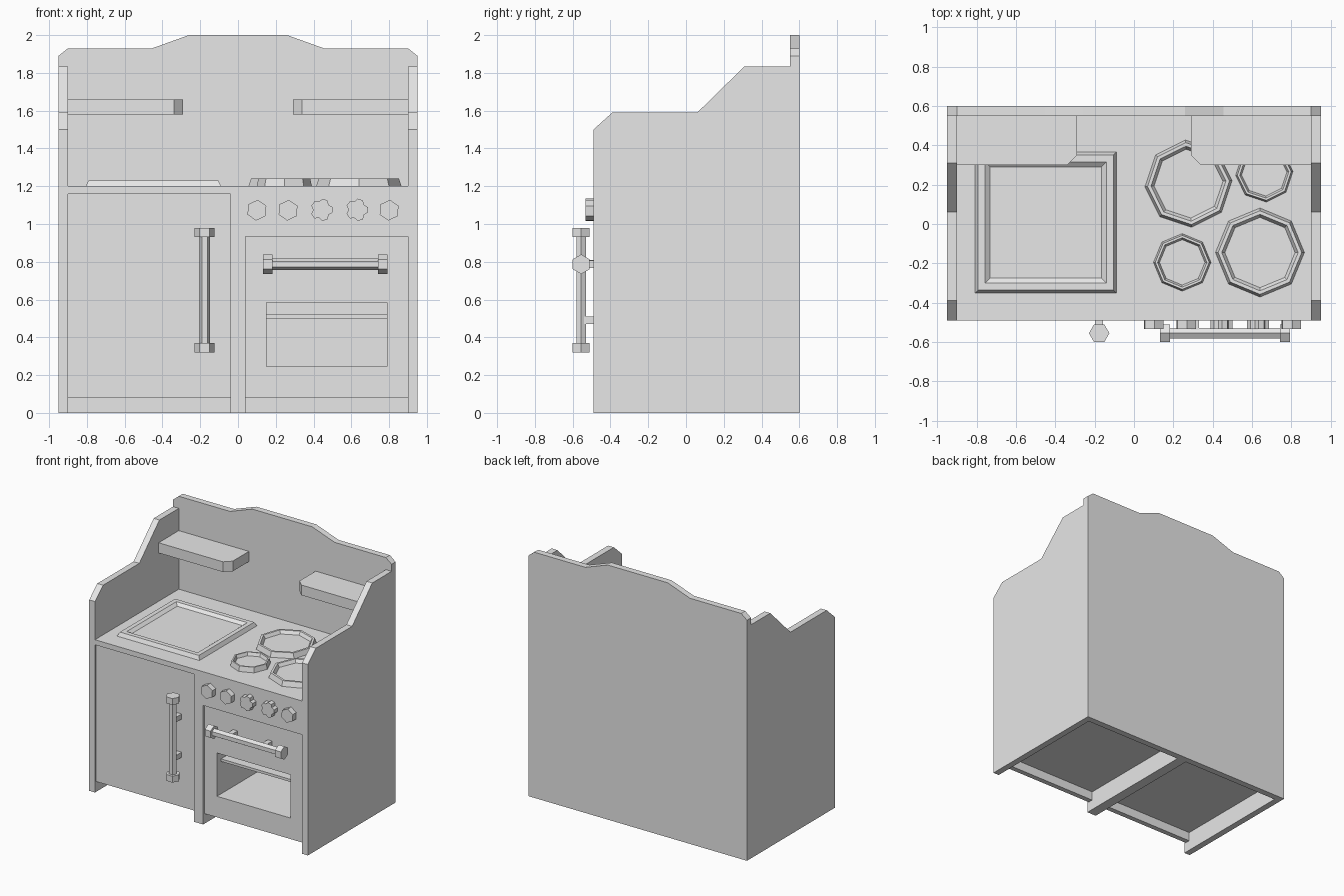
import bpy, bmesh
from math import sin, cos, pi, radians
from mathutils import Vector

cube = bpy.data.objects.get("Cube")
if cube:
    bpy.data.objects.remove(cube, do_unlink=True)

grey = bpy.data.materials.new("plain_grey")
grey.use_nodes = True
grey.diffuse_color = (0.8, 0.8, 0.8, 1)
grey.node_tree.nodes["Principled BSDF"].inputs["Base Color"].default_value = (0.8, 0.8, 0.8, 1)


def loft(name, rings):
    """Skin matching point rings in order and cap both ends."""
    bm = bmesh.new()
    loops = [[bm.verts.new(p) for p in ring] for ring in rings]
    n = len(loops[0])
    for a, b in zip(loops, loops[1:]):
        for i in range(n):
            j = (i + 1) % n
            bm.faces.new((a[i], a[j], b[j], b[i]))
    bm.faces.new(loops[0][::-1])
    bm.faces.new(loops[-1])
    bmesh.ops.recalc_face_normals(bm, faces=bm.faces)
    mesh = bpy.data.meshes.new(name)
    bm.to_mesh(mesh)
    bm.free()
    mesh.materials.append(grey)
    obj = bpy.data.objects.new(name, mesh)
    bpy.context.collection.objects.link(obj)
    return obj


def prism(name, outline, axis, lo, hi):
    """Extrude a 2D outline along the x, y or z axis."""
    def place(u, v, w):
        return {"x": (w, u, v), "y": (u, w, v), "z": (u, v, w)}[axis]
    return loft(name, [[place(u, v, w) for u, v in outline] for w in (lo, hi)])


def box(name, x, y, z):
    return prism(name, [(x[0], y[0]), (x[1], y[0]), (x[1], y[1]), (x[0], y[1])], "z", *z)


def polygon(cx, cy, r, sides, turn=0):
    return [(cx + r * cos(2 * pi * i / sides + turn), cy + r * sin(2 * pi * i / sides + turn))
            for i in range(sides)]


FRONT, BACK = -0.49, 0.55
DOOR = FRONT + 0.015
TOP = 1.20

# Back board with a raised middle
half = [(0.95, 0), (0.95, 1.89), (0.9, 1.93), (0.455, 1.93), (0.26, 2.0)]
prism("back_board", half + [(-x, z) for x, z in reversed(half)], "y", BACK, 0.6)

# Side panels and corner shelves
side = [(FRONT, 0), (FRONT, 1.5), (-0.39, 1.59), (0.06, 1.59), (0.31, 1.835), (BACK, 1.835), (BACK, 0)]
shelf = [(0.9, BACK), (0.9, 0.3), (0.34, 0.3), (0.29, 0.35), (0.29, BACK)]
for label, s in (("left", 1), ("right", -1)):
    prism(label + "_side_panel", side, "x", s * 0.9, s * 0.95)
    prism(label + "_shelf", [(s * x, y) for x, y in shelf], "z", 1.58, 1.66)

# Worktop, divider and control panel
box("worktop", (-0.9, 0.9), (FRONT, BACK), (1.16, TOP))
box("divider", (-0.04, 0.04), (FRONT, BACK), (0, 1.16))
box("control_panel", (0.04, 0.9), (FRONT, BACK), (0.935, 1.16))

# Cupboard and oven, each a door with a carcass behind it
box("cupboard_door", (-0.9, -0.04), (DOOR, DOOR + 0.04), (0.08, 1.16))
box("cupboard_body", (-0.9, -0.04), (DOOR + 0.04, BACK), (0.15, 1.16))
oven = [box("oven_door", (0.04, 0.9), (DOOR, DOOR + 0.04), (0.08, 0.935)),
        box("oven_body", (0.04, 0.9), (DOOR + 0.04, BACK), (0.15, 0.935))]

# Oven window opening and cavity
cutter = box("oven_cutter", (0.15, 0.79), (-0.6, 0.5), (0.245, 0.585))
cutter.hide_render = True
for part in oven:
    mod = part.modifiers.new("opening", "BOOLEAN")
    mod.operation = "DIFFERENCE"
    mod.solver = "EXACT"
    mod.object = cutter
    bpy.context.view_layer.objects.active = part
    bpy.ops.object.modifier_apply(modifier=mod.name)
bpy.data.objects.remove(cutter, do_unlink=True)
box("oven_rack", (0.15, 0.79), (DOOR + 0.05, 0.5), (0.5, 0.52))

# Sink: raised bevelled rim around a shallow basin
def rect_ring(inset, z):
    x0, x1, y0, y1 = -0.807 + inset, -0.09 - inset, -0.35 + inset, 0.365 - inset
    return [(x0, y0, z), (x1, y0, z), (x1, y1, z), (x0, y1, z)]


loft("sink", [rect_ring(i, z) for i, z in
              ((0, TOP), (0.015, TOP + 0.03), (0.05, TOP + 0.03), (0.075, TOP + 0.01))])

# Hob rings: octagons with sunken centres
for name, x, y, r, turn in (("back_right_burner", 0.277, 0.205, 0.222, 4),
                            ("front_left_burner", 0.64, -0.145, 0.226, 0),
                            ("front_right_burner", 0.245, -0.195, 0.146, 0),
                            ("back_left_burner", 0.662, 0.257, 0.146, 4)):
    loft(name, [[(px, py, z) for px, py in polygon(x, y, r * k, 8, radians(turn + 90))]
                for k, z in ((1, TOP), (0.94, TOP + 0.04), (0.86, TOP + 0.04), (0.79, TOP + 0.015))])

# Control knobs: hexagonal and five-lobed
for i, (x, lobed) in enumerate(((0.1, 0), (0.265, 0), (0.443, 1), (0.63, 1), (0.8, 0))):
    if lobed:
        outline = [(x + r * cos(2 * pi * k / 5 + a), 1.075 + r * sin(2 * pi * k / 5 + a))
                   for k in range(5) for r, a in ((0.059, -0.25), (0.059, 0.25), (0.045, pi / 5))]
    else:
        outline = polygon(x, 1.073, 0.055, 6, radians(25))
    prism("knob_%d" % (i + 1), outline, "y", -0.533, FRONT)


# Handles: hexagonal bar, end caps and two mounts
GRIP = -0.555
upright = (-0.177, GRIP)
prism("cupboard_handle_bar", polygon(*upright, 0.029, 6), "z", 0.36, 0.94)
for z in (0.32, 0.93):
    prism("cupboard_handle_cap", polygon(*upright, 0.052, 6), "z", z, z + 0.05)
for z in (0.49, 0.79):
    box("cupboard_handle_mount", (-0.197, -0.157), (GRIP, DOOR), (z - 0.02, z + 0.02))

level = (GRIP, 0.787)
prism("oven_handle_bar", polygon(*level, 0.031, 6, pi / 2), "x", 0.18, 0.75)
for x in (0.132, 0.742):
    prism("oven_handle_cap", polygon(*level, 0.052, 6, pi / 2), "x", x, x + 0.05)
for x in (0.31, 0.61):
    box("oven_handle_mount", (x - 0.02, x + 0.02), (GRIP, DOOR), (0.767, 0.807))
